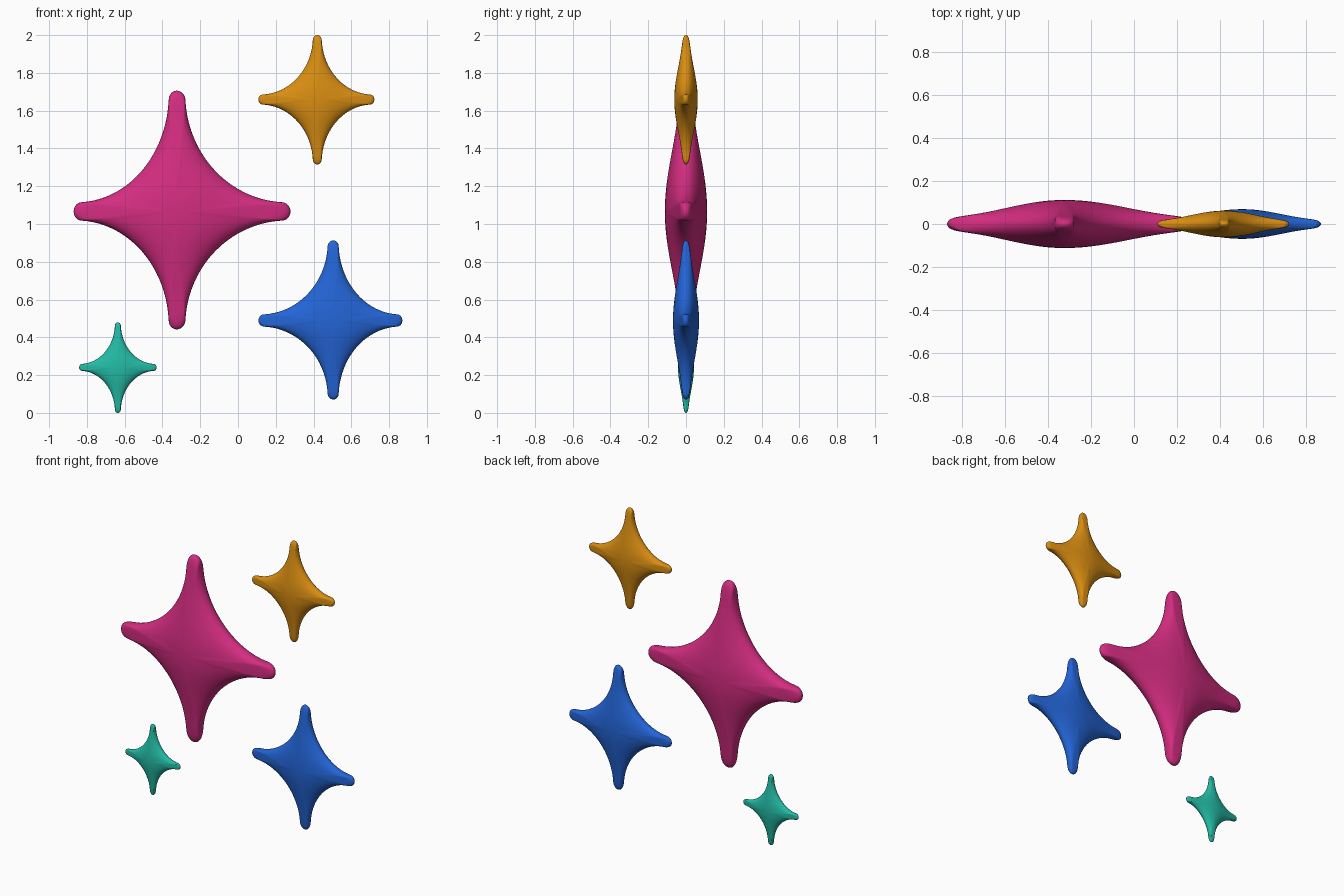
import bpy, bmesh, math

if "Cube" in bpy.data.objects:
    bpy.data.objects.remove(bpy.data.objects["Cube"])

TIP, C = 0.077, 0.97          # arm tip radius, centre of the concave arc (unit star)
RINGS = 22


def quarter():
    """Outline of one quadrant, from the upper tip to just before the right tip."""
    pts = [(TIP * math.sin(a), 1 - TIP + TIP * math.cos(a))
           for a in (math.pi / 2 * i / 7 for i in range(7))]
    r = math.hypot(C - TIP, C - (1 - TIP))
    a0 = math.atan2(1 - TIP - C, TIP - C)
    a1 = math.atan2(TIP - C, 1 - TIP - C)
    a0 += 2 * math.pi if a0 < 0 else 0
    a1 += 2 * math.pi if a1 < 0 else 0
    for i in range(21):
        a = a0 + (a1 - a0) * i / 20
        pts.append((C + r * math.cos(a), C + r * math.sin(a)))
    pts += [(z, x) for x, z in reversed(pts[1:7])]
    return pts


# full outline: the quadrant turned four times
OUTLINE = []
for q in range(4):
    for x, z in quarter():
        for _ in range(q):
            x, z = z, -x
        OUTLINE.append((x, z))
R_MIN = min(math.hypot(x, z) for x, z in OUTLINE)


def height(s, reach):
    """Puffy thickness: bell along the arms, ellipse in the hollows."""
    w = (reach - R_MIN) / (1 - R_MIN)
    arm = (0.32 + 0.68 * math.cos(math.pi * s / 2) ** 2) * math.sqrt(max(0, 1 - s ** 16))
    hollow = math.sqrt(max(0, 1 - s ** 2.2))
    return w * arm + (1 - w) * hollow


def star(name, color, cx, cz, left, right, down, up, depth):
    bm = bmesh.new()
    poles = [bm.verts.new((cx, y, cz)) for y in (-depth, depth)]
    rings = []
    for k in range(1, 2 * RINGS):           # front centre -> rim -> back centre
        s = math.sin(math.pi / 2 * k / RINGS)
        side = -1 if k < RINGS else 1
        ring = []
        for x, z in OUTLINE:
            h = 0 if k == RINGS else height(s, math.hypot(x, z))
            ring.append(bm.verts.new((cx + s * x * (right if x > 0 else left),
                                      side * depth * h,
                                      cz + s * z * (up if z > 0 else down))))
        rings.append(ring)
    n = len(OUTLINE)
    for i in range(n):
        j = (i + 1) % n
        bm.faces.new((poles[0], rings[0][i], rings[0][j]))
        bm.faces.new((poles[1], rings[-1][j], rings[-1][i]))
        for a, b in zip(rings, rings[1:]):
            bm.faces.new((a[i], b[i], b[j], a[j]))
    bmesh.ops.recalc_face_normals(bm, faces=bm.faces)
    for f in bm.faces:
        f.smooth = True
    me = bpy.data.meshes.new(name)
    bm.to_mesh(me)
    bm.free()
    mat = bpy.data.materials.new(color[0])
    mat.diffuse_color = (*color[1], 1)
    mat.use_nodes = True
    mat.node_tree.nodes["Principled BSDF"].inputs["Base Color"].default_value = mat.diffuse_color
    me.materials.append(mat)
    bpy.context.collection.objects.link(bpy.data.objects.new(name, me))


# the four sparkles: centre x, z, arm lengths left/right/down/up, half thickness
star("large_star", ("pink", (0.66, 0.026, 0.22)), -0.325, 1.066, 0.545, 0.603, 0.624, 0.64, 0.112)
star("medium_star", ("blue", (0.017, 0.13, 0.68)), 0.505, 0.489, 0.397, 0.365, 0.418, 0.424, 0.069)
star("upper_star", ("orange", (0.70, 0.27, 0.006)), 0.42, 1.659, 0.312, 0.302, 0.344, 0.341, 0.062)
star("small_star", ("teal", (0.017, 0.50, 0.38)), -0.636, 0.241, 0.205, 0.205, 0.241, 0.238, 0.042)
